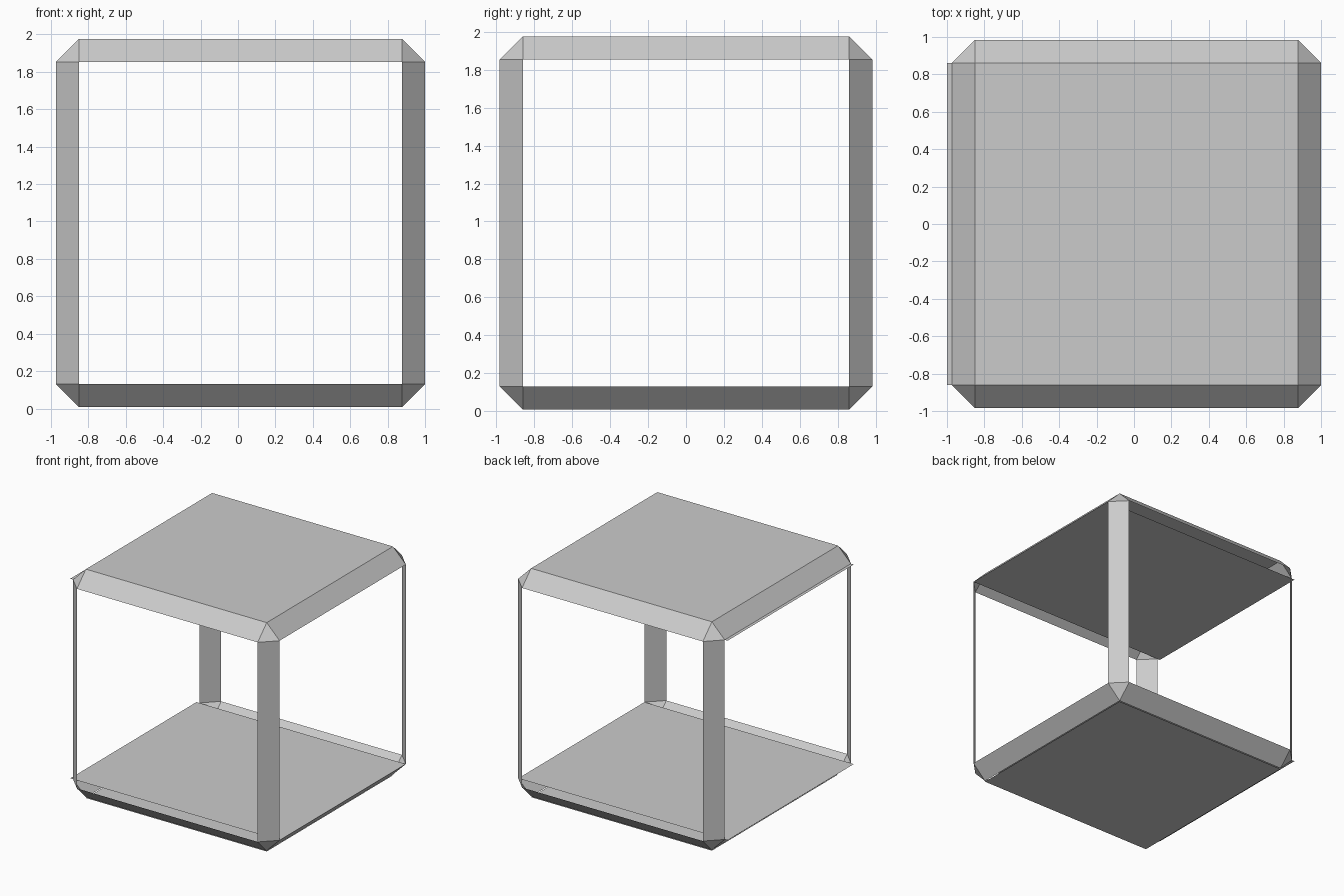
import bpy, bmesh
from mathutils import Matrix, Vector

if "Cube" in bpy.data.objects:
    bpy.data.objects.remove(bpy.data.objects["Cube"])

X0, X1 = -0.973, 1.0      # frame extents
Y = 0.984
Z0, Z1 = 0.007, 1.976
C = 0.123                 # chamfer width


def finish(bm, name):
    mesh = bpy.data.meshes.new(name)
    bm.to_mesh(mesh)
    bm.free()
    obj = bpy.data.objects.new(name, mesh)
    bpy.context.collection.objects.link(obj)
    return obj


def sheet(name, x0, x1, y, z):
    bm = bmesh.new()
    bm.faces.new([bm.verts.new(p) for p in
                  ((x0, -y, z), (x1, -y, z), (x1, y, z), (x0, y, z))])
    return finish(bm, name)


# Chamfered box frame: bevelled cube with its six large faces removed
bm = bmesh.new()
bmesh.ops.create_cube(bm, size=1.0)
bmesh.ops.scale(bm, vec=Vector((X1 - X0, 2 * Y, Z1 - Z0)), verts=bm.verts)
bmesh.ops.translate(bm, vec=Vector(((X0 + X1) / 2, 0, (Z0 + Z1) / 2)), verts=bm.verts)
bmesh.ops.bevel(bm, geom=bm.edges[:], offset=C, offset_type='OFFSET',
                segments=1, profile=0.5, affect='EDGES')
bm.normal_update()
big = [f for f in bm.faces if max(abs(c) for c in f.normal) > 0.99]
bmesh.ops.delete(bm, geom=big, context='FACES')
finish(bm, "chamfered_frame")

# Outer top and bottom panels closing the frame
sheet("top_panel", X0 + C, X1 - C, Y - C, Z1)
sheet("bottom_panel", X0 + C, X1 - C, Y - C, 0.0)

# Inner shelves level with the chamfers, reaching past the left side
sheet("upper_shelf", -1.0, 1.0, Y - C, Z1 - C)
sheet("lower_shelf", -1.0, 1.0, Y - C, Z0 + C)
